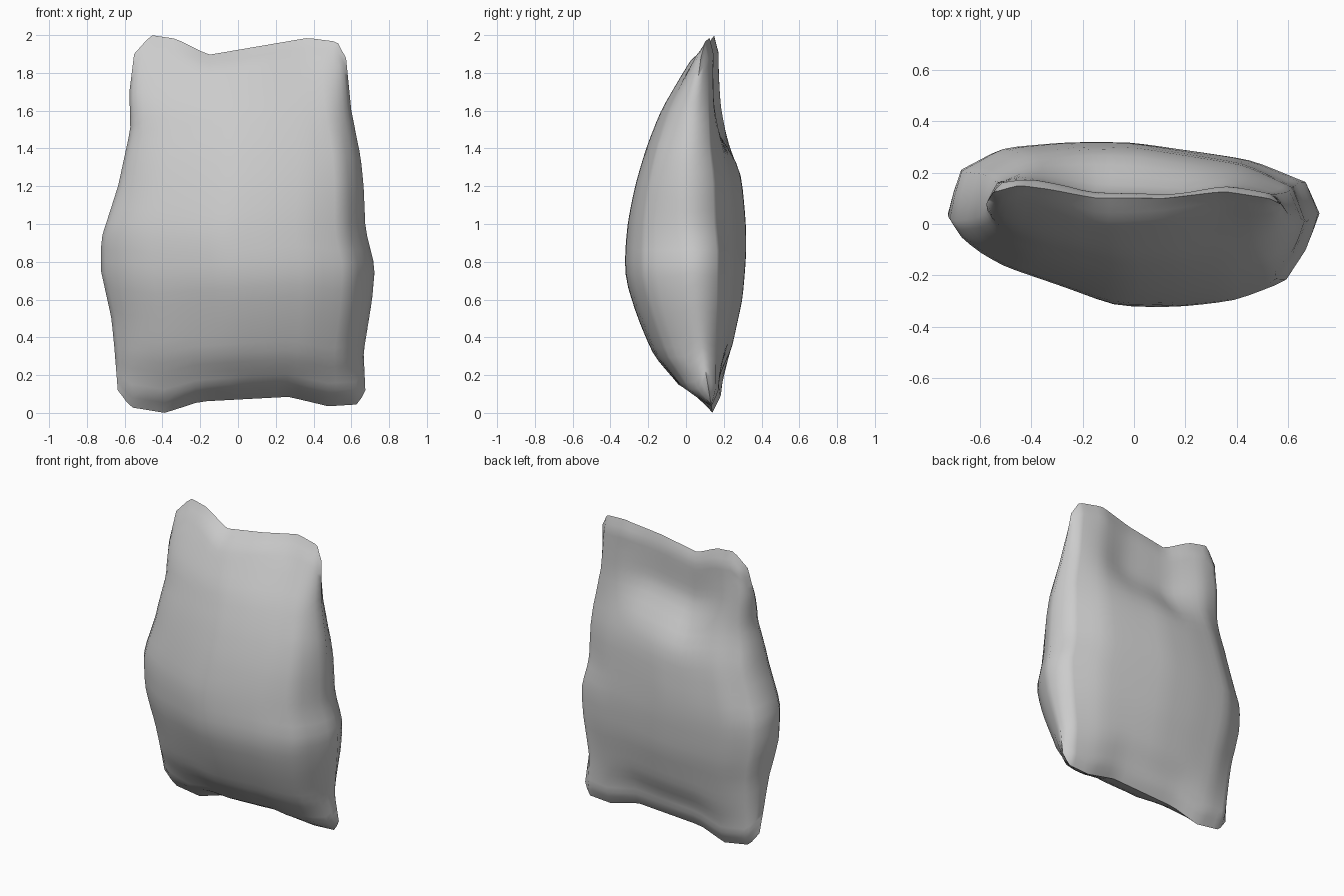
import bpy, bmesh, math

old = bpy.data.objects.get("Cube")
if old:
    bpy.data.objects.remove(old, do_unlink=True)


def curve(points, t):
    """Straight-line interpolation through (position, value) pairs."""
    if t <= points[0][0]:
        return points[0][1]
    for (a, p), (b, q) in zip(points, points[1:]):
        if t <= b:
            return p + (q - p) * (t - a) / (b - a)
    return points[-1][1]


# Outline: side edges by height, top and bottom edges by x fraction
LEFT_OUT = [(.1, -.635), (.35, -.655), (.5, -.67), (.75, -.725), (.92, -.725),
            (1.2, -.635), (1.5, -.57), (1.7, -.575), (1.9, -.55)]
RIGHT_OUT = [(.1, .675), (.32, .665), (.6, .71), (.77, .725), (.97, .675),
             (1.2, .665), (1.35, .65), (1.6, .6), (1.9, .57)]
TOP = [(0, 1.9), (.08, 2), (.2, 1.98), (.35, 1.895), (.82, 1.985), (.96, 1.965), (1, 1.88)]
BOTTOM = [(0, .12), (.05, .03), (.19, .0), (.33, .06), (.69, .085), (.85, .035), (.97, .045), (1, .12)]

# Depth: seam, front and back profiles by height, fullness by x fraction
SEAM = [(0, .14), (.3, .09), (.6, .05), (.85, .035), (1, .01), (1.3, .02), (1.6, .05), (2, .12)]
FRONT = [(0, .1), (.08, .01), (.2, -.08), (.3, -.17), (.5, -.255), (.7, -.32), (.82, -.325),
         (1, -.31), (1.2, -.27), (1.4, -.21), (1.6, -.13), (1.8, -.01), (1.9, .055), (2, .11)]
BACK = [(0, .17), (.05, .19), (.2, .215), (.45, .265), (.6, .3), (.85, .32), (1, .318),
        (1.25, .295), (1.4, .245), (1.6, .215), (1.8, .18), (2, .15)]
FRONT_FULL = [(0, 0), (.03, .2), (.08, .38), (.15, .55), (.32, .79), (.46, 1), (.63, 1),
              (.78, .93), (.91, .72), (.97, .35), (1, 0)]
BACK_FULL = [(0, 0), (.03, .6), (.15, .92), (.33, 1), (.5, 1), (.67, .88), (.82, .76),
             (.965, .45), (1, 0)]
TOP_LEAN = [(0, .02), (.1, .03), (.35, 0), (.6, -.01), (.8, .01), (1, -.02)]
# Hollow between the stuffed corners on the back, by height fraction
HOLLOW = [(0, .4), (.07, .35), (.14, 0), (.7, 0), (.82, .6), (1, .6)]

COLS, ROWS = 28, 36


def spread(i, n):
    """Even steps drawn closer together toward both ends."""
    t = i / n
    return .4 * t + .6 * (1 - math.cos(math.pi * t)) / 2


def sack_point(i, j, side):
    u, v = spread(i, COLS), spread(j, ROWS)
    z = curve(BOTTOM, u) * (1 - v) + curve(TOP, u) * v
    x = curve(LEFT_OUT, z) * (1 - u) + curve(RIGHT_OUT, z) * u
    seam = curve(SEAM, z)
    # the cloth rolls over quickly at the top and bottom edges
    roll = min(1, min(v, 1 - v) / .04) ** .7
    if side == "front":
        # squarer cross-section toward the top
        fullness = curve(FRONT_FULL, u) ** (1 - .35 * max(0, v - .5) / .5)
        depth = (curve(FRONT, z) - seam) * fullness
    else:
        depth = (curve(BACK, z) - seam) * curve(BACK_FULL, u)
        depth *= 1 - curve(HOLLOW, v) * min(1, 1.3 * math.sin(math.pi * u) ** 2)
    y = seam + depth * roll + curve(TOP_LEAN, u) * v ** 4
    return x, y, z


# Sack: two stuffed sheets welded along the seam
bm = bmesh.new()
for side in ("front", "back"):
    grid = [[bm.verts.new(sack_point(i, j, side)) for i in range(COLS + 1)]
            for j in range(ROWS + 1)]
    for j in range(ROWS):
        for i in range(COLS):
            quad = [grid[j][i], grid[j][i + 1], grid[j + 1][i + 1], grid[j + 1][i]]
            bm.faces.new(quad if side == "front" else quad[::-1])
bmesh.ops.remove_doubles(bm, verts=bm.verts, dist=.0005)
# soften the cloth away from the edges
soft = [v for v in bm.verts if .15 < v.co.z < 1.85 and -.52 < v.co.x < .52]
for _ in range(2):
    bmesh.ops.smooth_vert(bm, verts=soft, factor=.5,
                          use_axis_x=False, use_axis_y=True, use_axis_z=False)
bmesh.ops.recalc_face_normals(bm, faces=bm.faces)

mesh = bpy.data.meshes.new("sack")
bm.to_mesh(mesh)
bm.free()
sack = bpy.data.objects.new("sack", mesh)
bpy.context.collection.objects.link(sack)

# Cloth colour
cloth = bpy.data.materials.new("grey cloth")
cloth.use_nodes = True
grey = (.6, .6, .6, 1)
cloth.diffuse_color = grey
cloth.node_tree.nodes["Principled BSDF"].inputs["Base Color"].default_value = grey
mesh.materials.append(cloth)

bpy.ops.object.select_all(action="DESELECT")
sack.select_set(True)
bpy.context.view_layer.objects.active = sack
bpy.ops.object.shade_smooth_by_angle(angle=math.radians(70))
